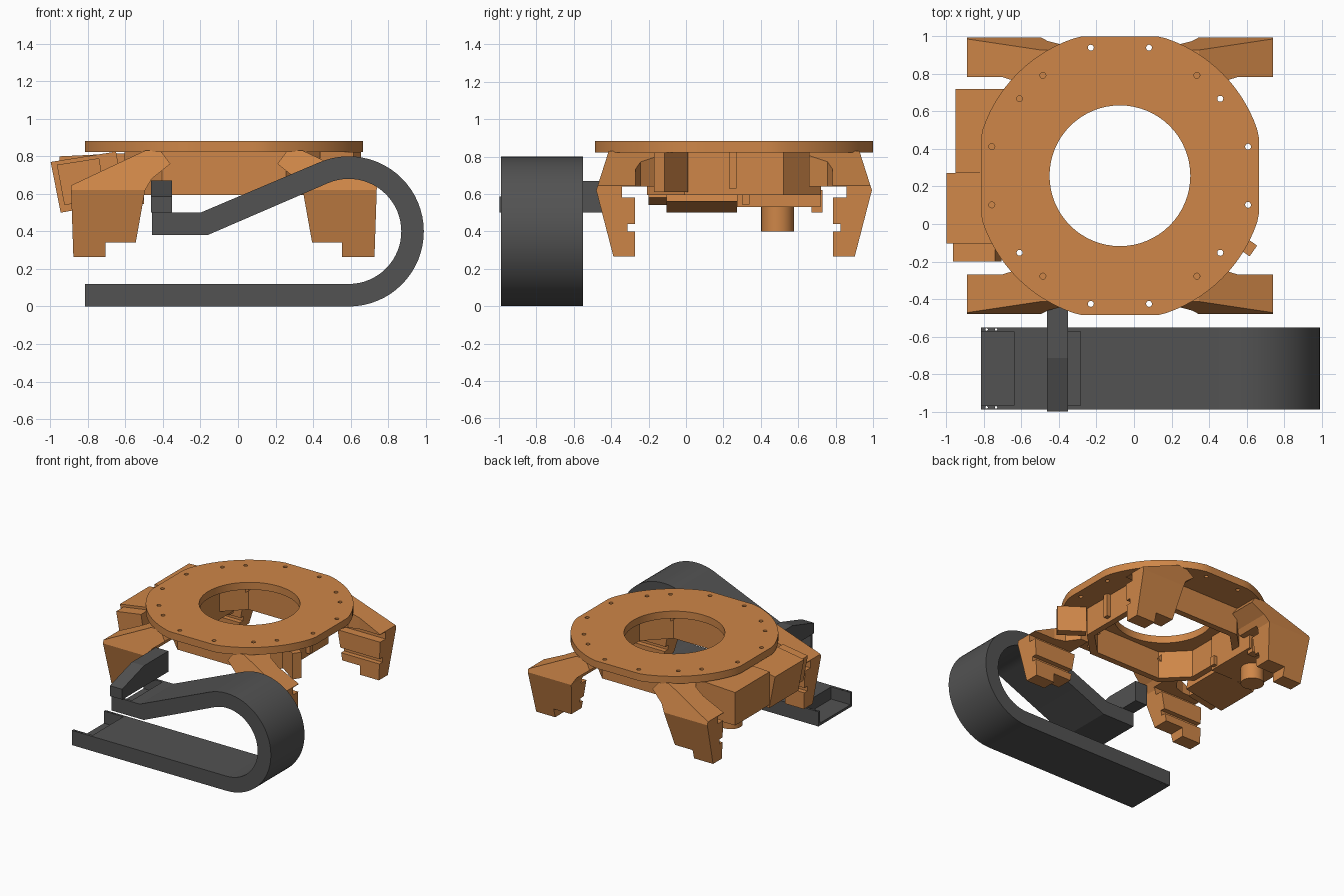
import bpy, bmesh, math
from mathutils import Vector

if "Cube" in bpy.data.objects:
    bpy.data.objects.remove(bpy.data.objects["Cube"])

CX, CY = -0.075, 0.257


def material(name, rgb):
    m = bpy.data.materials.new(name)
    m.diffuse_color = (*rgb, 1)
    m.use_nodes = True
    m.node_tree.nodes["Principled BSDF"].inputs["Base Color"].default_value = m.diffuse_color
    return m


ORANGE = material("orange_paint", (0.62, 0.24, 0.065))
DARK = material("dark_grey", (0.085, 0.085, 0.085))


def prism(name, pts, axis, a, b, mat=ORANGE, origin=(0, 0, 0)):
    """Extrude a 2D outline along an axis from a to b."""
    place = {'x': lambda p, t: (t, p[0], p[1]),
             'y': lambda p, t: (p[0], t, p[1]),
             'z': lambda p, t: (p[0], p[1], t)}[axis]
    bm = bmesh.new()
    lo = [bm.verts.new(place(p, a)) for p in pts]
    hi = [bm.verts.new(place(p, b)) for p in pts]
    n = len(pts)
    bm.faces.new(lo)
    bm.faces.new(hi[::-1])
    for i in range(n):
        j = (i + 1) % n
        bm.faces.new((lo[j], lo[i], hi[i], hi[j]))
    bmesh.ops.recalc_face_normals(bm, faces=bm.faces)
    me = bpy.data.meshes.new(name)
    bm.to_mesh(me)
    bm.free()
    me.materials.append(mat)
    ob = bpy.data.objects.new(name, me)
    ob.location = origin
    bpy.context.collection.objects.link(ob)
    return ob


def rect(x0, x1, y0, y1):
    return [(x0, y0), (x1, y0), (x1, y1), (x0, y1)]


def circle(x, y, r, n):
    return [(x + r * math.cos(2 * math.pi * i / n),
             y + r * math.sin(2 * math.pi * i / n)) for i in range(n)]


def cut(ob, tool, op='DIFFERENCE'):
    bpy.context.view_layer.update()
    m = ob.modifiers.new("cut", 'BOOLEAN')
    m.object, m.operation, m.solver = tool, op, 'EXACT'
    bpy.context.view_layer.objects.active = ob
    bpy.ops.object.modifier_apply(modifier=m.name)
    bpy.data.objects.remove(tool, do_unlink=True)


def smooth(ob):
    bpy.ops.object.select_all(action='DESELECT')
    ob.select_set(True)
    bpy.context.view_layer.objects.active = ob
    bpy.ops.object.shade_smooth_by_angle(angle=math.radians(20))


CENTRE = (CX, CY, 0)

# Top ring plate: a circle clipped by four flats, with bolt holes
outline = [(max(-.741, min(.741, x)), max(-.743, min(.743, y)))
           for x, y in circle(0, 0, 0.772, 96)]
plate = prism("ring_plate", outline, 'z', 0.822, 0.882, origin=CENTRE)
cut(plate, prism("hole", circle(0, 0, 0.375, 64), 'z', 0.7, 1, origin=CENTRE))
for quarter in range(4):
    for deg, r in ((12.8, .70), (37.5, .674), (52.5, .674), (77.2, .70)):
        t = math.radians(deg + 90 * quarter)
        cut(plate, prism("hole", circle(r * math.cos(t), r * math.sin(t), .016, 12),
                         'z', 0.7, 1, origin=CENTRE))
smooth(plate)


# Hollow eight-sided frame beneath the plate
def octagon(hx, hy, c):
    q = [(hx, hy - c), (hx - c, hy)]
    return (q + [(-x, y) for x, y in q[::-1]] + [(-x, -y) for x, y in q]
            + [(x, -y) for x, y in q[::-1]])


frame = prism("frame_walls", octagon(.53, .465, .2), 'z', 0.595, 0.823, origin=CENTRE)
cut(frame, prism("hole", octagon(.48, .415, .18), 'z', 0.5, 0.9, origin=CENTRE))

# Legs: side outline x front outline x plan outline, mirrored to four corners
leg = prism("legs", [(.645, .265), (.737, .62), (.67, .83), (.40, .83), (.40, .64),
                     (.60, .64), (.60, .58), (.53, .58), (.53, .44), (.57, .44),
                     (.57, .40), (.53, .40), (.53, .265)], 'x', 0.2, 0.9, origin=CENTRE)
cut(leg, prism("front_outline", [(.80, .2), (.63, .2), (.63, .34), (.47, .34), (.42, .62),
                                 (.385, .68), (.285, .76), (.345, .84), (.40, .84),
                                 (.815, .645)], 'y', 0.3, 0.9, origin=CENTRE), 'INTERSECT')
cut(leg, prism("plan_outline", [(.83, .75), (.42, .75), (.27, .69), (.25, .38), (.46, .38),
                                (.545, .50), (.63, .527), (.83, .527)],
               'z', 0.1, 1, origin=CENTRE), 'INTERSECT')
mirror = leg.modifiers.new("four_corners", 'MIRROR')
mirror.use_axis = (True, True, False)

# Housings on the left side
prism("tilted_housing", [(-.998, .77), (-.945, .50), (-.60, .56), (-.65, .825)],
      'y', -.105, .272)
prism("small_tilted_housing", [(-.965, .755), (-.925, .54), (-.705, .58), (-.74, .79)],
      'y', -.20, -.10)
prism("rear_housing", [(-.95, .80), (-.95, .53), (-.53, .53), (-.53, .82)],
      'y', .272, .72)
motor = prism("motor_cylinder", circle(-.75, .49, .088, 32), 'z', .40, .54)
smooth(motor)
prism("rear_clip", rect(-.62, -.55, .67, .73), 'z', .50, .62)
prism("middle_clip", rect(-.56, -.50, .30, .34), 'z', .545, .62)

# Small fittings on the right side
prism("right_rib", rect(.45, .49, .23, .27), 'z', .63, .823)
fitting = prism("side_fitting", rect(-.17, .05, -.035, .035), 'z', .61, .822,
                origin=(.595, -.115, 0))
fitting.rotation_euler.z = math.radians(-35)

# Folded cable track: lower run, round bend, sloped upper run
def bend(r, lo, hi, n=36):
    return [(.59 + r * math.cos(math.radians(lo + (hi - lo) * i / n)),
             .40 + r * math.sin(math.radians(lo + (hi - lo) * i / n))) for i in range(n + 1)]


track_outline = ([(-.815, 0)] + bend(.40, -90, 113) + [(-.20, .50), (-.457, .50), (-.457, .38),
                 (-.163, .38)] + bend(.28, 113, -90) + [(-.815, .12)])
track = prism("cable_track", track_outline, 'y', -.988, -.552, DARK)
cut(track, prism("pocket", rect(-.9, -.64, .02, .2), 'y', -.966, -.572))
cut(track, prism("pocket", rect(-.6, -.285, .40, .6), 'y', -.966, -.572))
for y in (-.977, -.562):
    for x in (-.785, -.735):
        cut(track, prism("pin_hole", circle(x, y, .007, 8), 'z', -.1, .2))
track.data.materials.clear()
track.data.materials.append(DARK)
smooth(track)

# Bracket carrying the upper track end to the frame
prism("track_bracket", [(-.998, .50), (-.998, .585), (-.715, .67), (-.33, .67), (-.33, .50)]
      [:3] + [(-.40, .67), (-.40, .50)], 'x', -.463, -.352, DARK)
